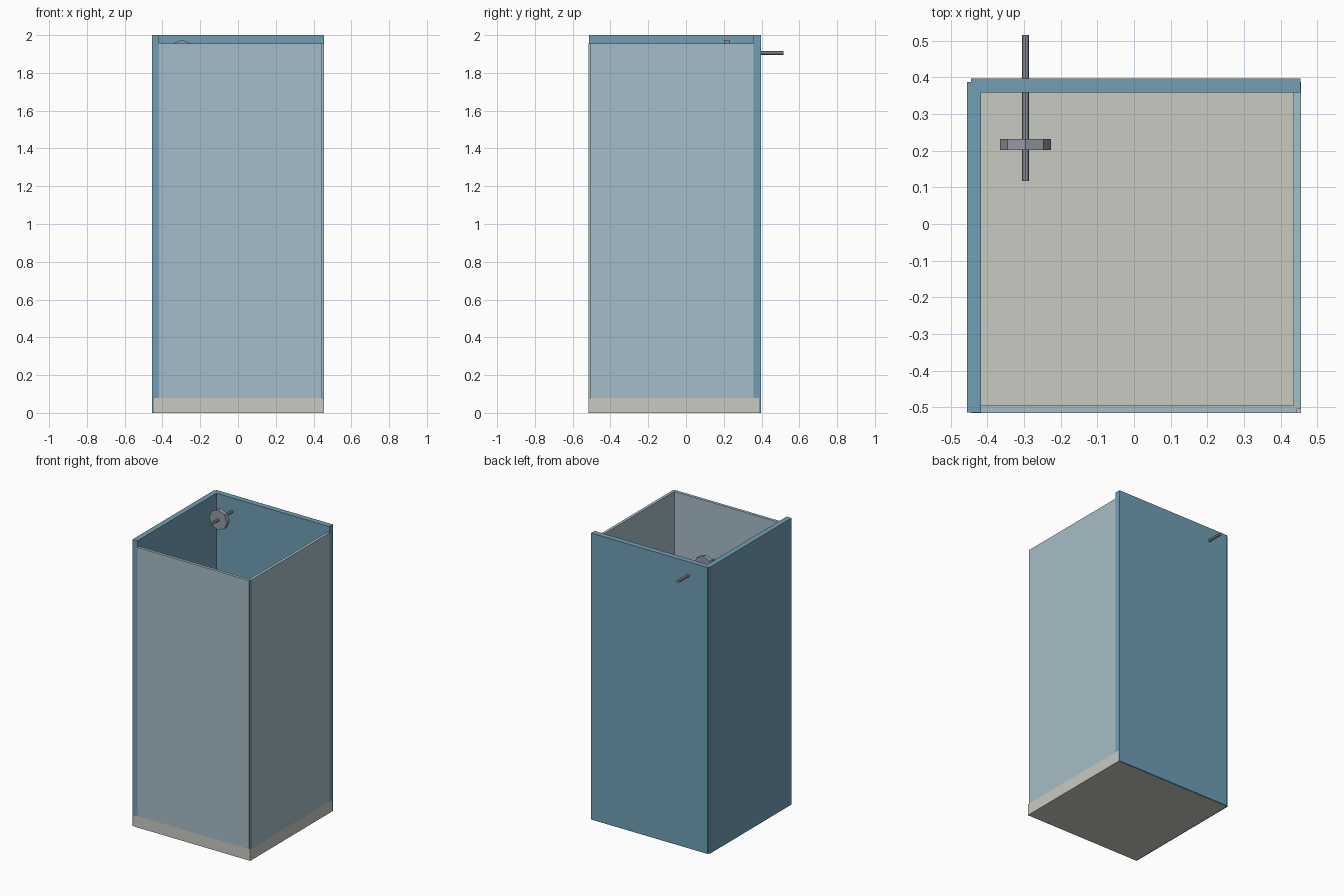
import bpy, math

if "Cube" in bpy.data.objects:
    bpy.data.objects.remove(bpy.data.objects["Cube"])

def material(name, srgb):
    m = bpy.data.materials.new(name)
    lin = [((c / 255 + 0.055) / 1.055) ** 2.4 for c in srgb]
    m.diffuse_color = (*lin, 1)
    m.use_nodes = True
    m.node_tree.nodes["Principled BSDF"].inputs["Base Color"].default_value = m.diffuse_color
    return m

WALL = material("blue wall", (113, 159, 181))
GLASS = material("pale blue glass", (166, 190, 200))
TRAY = material("warm white tray", (202, 202, 195))
METAL = material("grey metal", (150, 154, 164))

def box(name, x, y, z, mat):
    bpy.ops.mesh.primitive_cube_add(size=1, location=[sum(r) / 2 for r in (x, y, z)])
    o = bpy.context.object
    o.name = name
    o.scale = [r[1] - r[0] for r in (x, y, z)]
    bpy.ops.object.transform_apply(location=False, rotation=False, scale=True)
    o.data.materials.append(mat)

def rod(name, radius, y, mat):
    # eight-sided cylinder along y with a corner pointing up
    bpy.ops.mesh.primitive_cylinder_add(vertices=8, radius=radius, depth=y[1] - y[0],
                                        location=(-0.296, sum(y) / 2, 1.905),
                                        rotation=(math.pi / 2, 0, 0))
    bpy.context.object.name = name
    bpy.context.object.data.materials.append(mat)

# floor tray
box("shower_tray", (-0.445, 0.455), (-0.515, 0.387), (0, 0.08), TRAY)

# solid walls on the left and back, set a hair inside the tray faces
box("left_wall", (-0.455, -0.417), (-0.5145, 0.387), (0.0005, 2), WALL)
box("back_wall", (-0.445, 0.4545), (0.358, 0.397), (0.0005, 2), WALL)

# thin glass screens on the front and right
box("front_screen", (-0.417, 0.445), (-0.515, -0.495), (0.08, 1.955), GLASS)
box("right_screen", (0.435, 0.455), (-0.505, 0.358), (0.08, 1.955), GLASS)

# pipe through the back wall and shower head
rod("water_pipe", 0.01, (0.117, 0.515), METAL)
rod("shower_head", 0.07, (0.202, 0.232), METAL)
